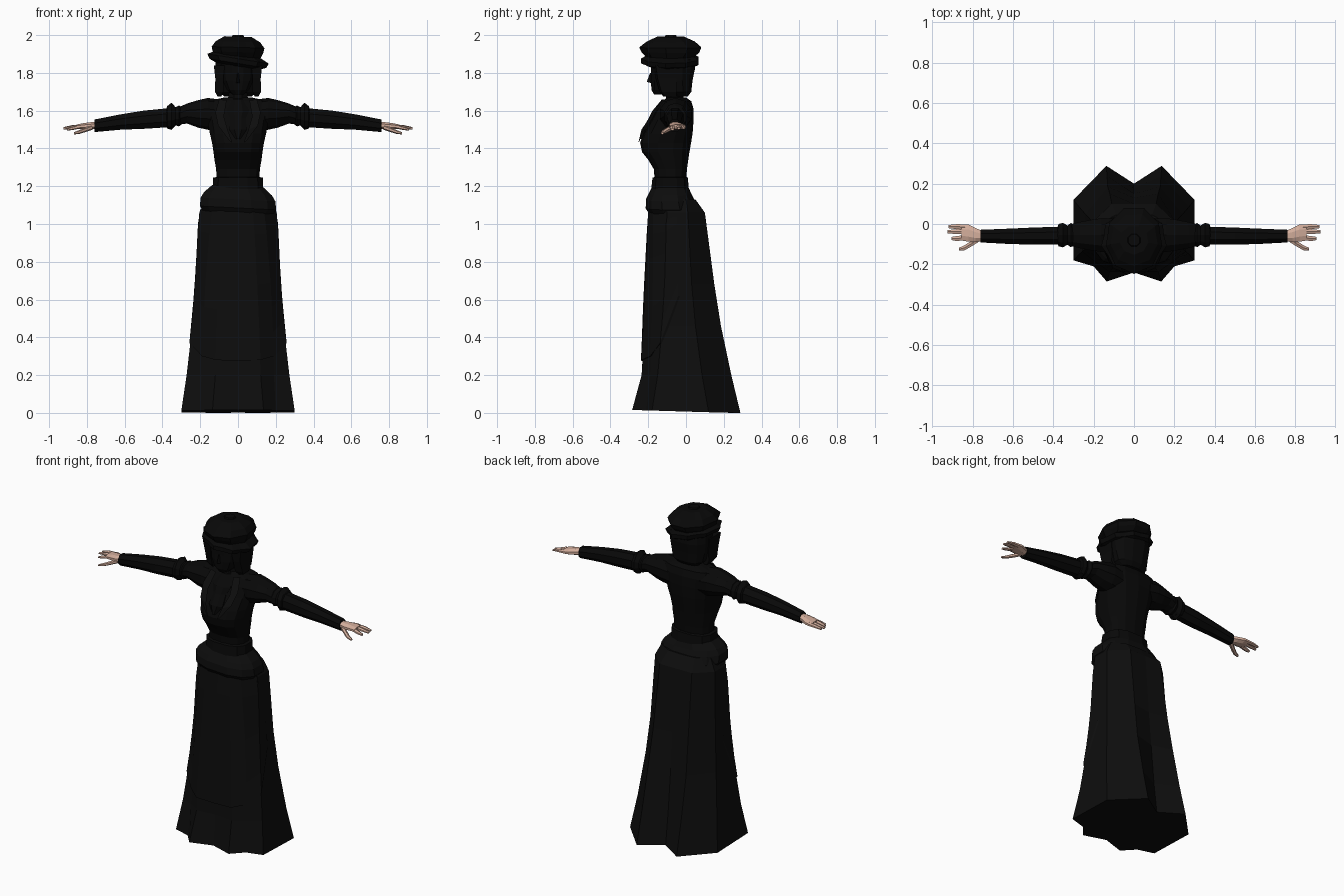
import bpy, bmesh, math
from mathutils import Matrix, Vector


def material(name, r, g, b):
    m = bpy.data.materials.new(name)
    m.diffuse_color = (r, g, b, 1)
    return m


SKIRT = material("soft black cloth", 0.004, 0.004, 0.004)
JACKET = material("deep black", 0.0025, 0.0025, 0.0025)
SKIN = material("skin", 0.65, 0.42, 0.33)


def loft(name, rings, mat, caps=True, closed=True):
    """Skin a list of equal-length point rings."""
    bm = bmesh.new()
    rows = [[bm.verts.new(p) for p in r] for r in rings]
    n = len(rows[0])
    for a, b in zip(rows, rows[1:]):
        for i in range(n if closed else n - 1):
            j = (i + 1) % n
            bm.faces.new((a[i], a[j], b[j], b[i]))
    if caps and closed:
        bm.faces.new(rows[0])
        bm.faces.new(rows[-1])
    bmesh.ops.recalc_face_normals(bm, faces=bm.faces)
    me = bpy.data.meshes.new(name)
    bm.to_mesh(me)
    bm.free()
    me.materials.append(mat)
    ob = bpy.data.objects.new(name, me)
    bpy.context.collection.objects.link(ob)
    return ob


def power(v, e):
    return math.copysign(abs(v) ** e, v)


def level(z, hx, yf, yb, n=12, e=1.0, wave=0.0, tilt=0.0):
    """Horizontal oval: half width, front y, back y; wave scallops the edge."""
    pts = []
    for i in range(n):
        a = 2 * math.pi * (i + 0.5) / n
        k = 1 + (wave if i % 2 else -wave)
        x = hx * k * power(math.cos(a), e)
        y = (yf + yb) / 2 + (yb - yf) / 2 * k * power(math.sin(a), e)
        pts.append((x, y, z - tilt * x))
    return pts


def body(name, rows, mat, **kw):
    return loft(name, [level(*r, **kw) for r in rows], mat)


def limb(name, rows, mat, s, n=8):
    """Tube along x; rows hold x, y, z, y radius, z radius."""
    rings = []
    for x, y, z, ry, rz in rows:
        rings.append([(s * x, y + ry * math.cos(2 * math.pi * (i + .5) / n),
                       z + rz * math.sin(2 * math.pi * (i + .5) / n)) for i in range(n)])
    return loft(name, rings, mat)


# Skirt: half outlines from front centre round to back centre
OUT = [
    (1.13, [(0, -.18), (.07, -.18), (.12, -.16), (.17, -.10), (.17, 0), (.09, .045), (0, .05)]),
    (1.06, [(0, -.19), (.08, -.19), (.14, -.17), (.205, -.10), (.205, .01), (.11, .10), (0, .10)]),
    (.68, [(0, -.21), (.10, -.208), (.17, -.17), (.223, -.11), (.223, .03), (.12, .15), (0, .13)]),
    (.46, [(0, -.22), (.11, -.217), (.18, -.175), (.242, -.125), (.242, .05), (.13, .185), (0, .15)]),
    (.20, [(0, -.225), (.12, -.235), (.19, -.19), (.272, -.15), (.272, .085), (.134, .24), (0, .175)]),
    (.01, [(0, -.24), (.135, -.285), (.2, -.21), (.3, -.18), (.3, .12), (.137, .288), (0, .2)]),
]


def full(z, half):
    ring = half + [(-x, y) for x, y in half[-2:0:-1]]
    return [(x, y, max(0, z - .03 * (y + .1)) if z < .1 else z) for x, y in ring]


loft("skirt", [full(z, h) for z, h in OUT], SKIRT)


# Overskirt: panel just outside the skirt front with a curved lower edge
def on_skirt(z, col):
    for (z1, a), (z0, b) in zip(OUT, OUT[1:]):
        if z0 <= z <= z1:
            t = (z1 - z) / (z1 - z0)
            c = min(int(col), 5)
            f = col - c

            def mix(h):
                return Vector(h[c]).lerp(Vector(h[c + 1]), f)
            p = mix(a).lerp(mix(b), t)
            return p.x * 1.02, p.y - .012 * max(0, 1 - col / 4), z


half_cols = [(0, .275), (1, .28), (2, .30), (3, .37), (3.5, .62)]
cols = [(-c, b) for c, b in half_cols[:0:-1]] + half_cols
rows = []
for k in range(7):
    row = []
    for c, bottom in cols:
        x, y, z = on_skirt(1.08 + (bottom - 1.08) * k / 6, abs(c))
        row.append((math.copysign(x, c), y, z))
    rows.append(row)
rows.append([(x * .97, y + .014, z) for x, y, z in rows[-1]])
loft("overskirt", rows, SKIRT, closed=False)

# Hip drape, waistband and bodice
body("hip_drape", [(1.06, .19, -.20, .05), (1.085, .208, -.217, .06), (1.13, .203, -.215, .045),
                   (1.16, .185, -.20, .03), (1.20, .14, -.18, .012)], SKIRT, e=.8, tilt=.05)
body("waistband", [(1.17, .125, -.18, .012), (1.18, .137, -.187, .018), (1.245, .135, -.18, .012),
                   (1.25, .11, -.165, .005)], JACKET, e=.75)
body("bodice", [(1.22, .115, -.165, .0), (1.29, .118, -.17, .005), (1.34, .127, -.20, .012),
                (1.38, .132, -.232, .018), (1.43, .14, -.243, .027), (1.48, .152, -.225, .035),
                (1.55, .165, -.185, .04), (1.61, .175, -.155, .04), (1.65, .16, -.125, .028),
                (1.67, .075, -.10, .0)], JACKET, n=14, e=.78)

# Jabot and lapels on the chest
body("jabot", [(1.45, .015, -.247, -.2), (1.50, .05, -.236, -.18), (1.56, .045, -.20, -.13),
               (1.60, .065, -.18, -.11), (1.66, .04, -.13, -.06)], JACKET, n=8)
for s in (1, -1):
    loft("lapel", [[(s * .03, -.252, 1.43), (s * .045, -.246, 1.44)],
                   [(s * .055, -.236, 1.50), (s * .105, -.218, 1.52)],
                   [(s * .075, -.187, 1.57), (s * .12, -.172, 1.59)],
                   [(s * .06, -.13, 1.655), (s * .10, -.12, 1.66)]], SKIRT, closed=False)

# Neck, face, nose and bobbed hair
body("neck", [(1.64, .06, -.11, -.01), (1.72, .05, -.11, -.01)], JACKET, n=8)
body("face", [(1.685, .03, -.17, -.06), (1.71, .06, -.185, -.04), (1.76, .085, -.188, -.03),
              (1.80, .09, -.187, -.03), (1.87, .09, -.19, -.03)], JACKET, n=12, e=.85)
loft("nose", [[(-.012, -.18, 1.745), (.012, -.18, 1.745), (0, -.208, 1.752)],
              [(-.006, -.18, 1.80), (.006, -.18, 1.80), (0, -.19, 1.80)]], JACKET)
body("back_hair", [(1.675, .075, -.06, .01), (1.70, .105, -.10, .03), (1.76, .118, -.13, .037),
                   (1.82, .125, -.15, .05), (1.87, .12, -.17, .05)], JACKET, n=12, e=.85)
for s in (1, -1):
    loft("side_hair", [[(s * a, -.15 + d, z), (s * b, -.14 + d, z), (s * b, -.05, z), (s * a, -.05, z)]
                       for z, a, b, d in ((1.675, .088, .108, .03), (1.70, .078, .122, .01),
                                          (1.77, .078, .12, -.01), (1.84, .07, .128, -.02))], JACKET)

# Hat: tilted brim and gathered crown
body("hat_brim", [(1.835, .11, -.19, .04), (1.85, .145, -.232, .068), (1.875, .158, -.232, .07),
                  (1.895, .12, -.20, .04)], JACKET, n=18, wave=.045, tilt=.16)
body("hat_crown", [(1.875, .115, -.20, .035), (1.91, .132, -.23, .075), (1.935, .137, -.242, .085),
                   (1.965, .115, -.205, .05), (1.992, .07, -.15, -.01)],
     JACKET, n=18, wave=.035, tilt=.03)
body("hat_button", [(1.98, .04, -.12, -.04), (2.0, .03, -.11, -.05)], JACKET, n=8)

# Arms
FINGERS = [(-.013, 0.0, .920), (-.038, -.002, .925), (-.072, -.008, .905)]
for s in (1, -1):
    limb("puff_sleeve", [(.10, -.055, 1.575, .085, .085), (.16, -.055, 1.583, .088, .084),
                         (.21, -.055, 1.583, .08, .073), (.27, -.055, 1.585, .068, .053),
                         (.32, -.055, 1.57, .055, .045)], JACKET, s, 10)
    limb("sleeve_ruffle", [(.295, -.055, 1.575, .045, .045), (.312, -.055, 1.572, .064, .055),
                           (.33, -.055, 1.57, .05, .048), (.352, -.055, 1.57, .064, .072),
                           (.374, -.055, 1.565, .058, .06), (.38, -.057, 1.565, .04, .045)],
         JACKET, s, 10)
    limb("lower_sleeve", [(.34, -.057, 1.565, .048, .055), (.50, -.06, 1.552, .046, .052),
                          (.62, -.061, 1.54, .041, .044), (.76, -.06, 1.52, .034, .036)], JACKET, s)
    limb("palm", [(.75, -.06, 1.522, .026, .02), (.785, -.055, 1.52, .038, .02),
                  (.82, -.045, 1.518, .046, .017), (.855, -.042, 1.515, .043, .012)], SKIN, s)
    for y, dz, tip in FINGERS:
        limb("finger", [(.835, y * .9 - .003, 1.516, .015, .011), (.88, y, 1.514 + dz, .014, .009),
                        (tip, y, 1.508 + dz, .009, .006)], SKIN, s, 6)
    limb("thumb", [(.77, -.075, 1.512, .016, .013), (.81, -.10, 1.498, .016, .012),
                   (.84, -.118, 1.487, .014, .01), (.868, -.125, 1.48, .008, .006)], SKIN, s, 6)
